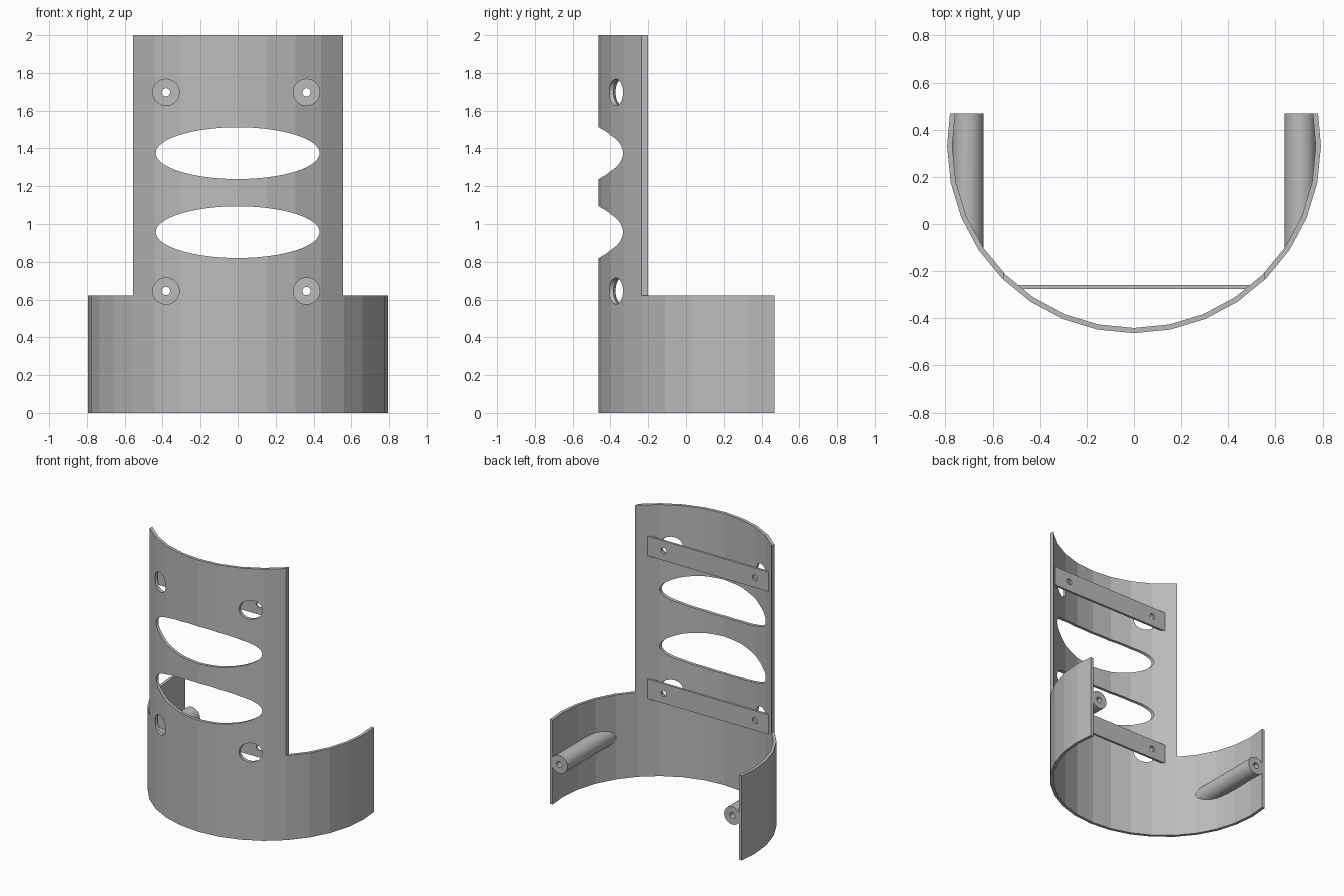
import bpy, bmesh
from math import sin, cos, asin, pi, radians
from mathutils import Matrix, Vector

cube = bpy.data.objects.get("Cube")
if cube:
    bpy.data.objects.remove(cube, do_unlink=True)

grey = bpy.data.materials.new("plain grey")
grey.use_nodes = True
grey.diffuse_color = (0.5, 0.5, 0.5, 1)
grey.node_tree.nodes["Principled BSDF"].inputs["Base Color"].default_value = (0.5, 0.5, 0.5, 1)

CY = 0.33          # centre of the curved wall
R, T = 0.793, 0.022  # outer radius and wall thickness
BACK = 0.468
SHELF = 0.622      # height of the lower ring
HEIGHT = 2.0


def finish(name, bm):
    bmesh.ops.recalc_face_normals(bm, faces=bm.faces)
    mesh = bpy.data.meshes.new(name)
    bm.to_mesh(mesh)
    bm.free()
    mesh.materials.append(grey)
    ob = bpy.data.objects.new(name, mesh)
    bpy.context.collection.objects.link(ob)
    return ob


def box(name, lo, hi):
    lo, hi = Vector(lo), Vector(hi)
    bm = bmesh.new()
    m = Matrix.Translation((lo + hi) / 2) @ Matrix.Diagonal((*(hi - lo), 1))
    bmesh.ops.create_cube(bm, size=1, matrix=m)
    return finish(name, bm)


def rod(name, x, z, y0, y1, rx, rz=None, sides=48):
    """Cylinder along y, elliptical if rz is given."""
    bm = bmesh.new()
    m = (Matrix.Translation((x, (y0 + y1) / 2, z))
         @ Matrix.Diagonal((rx, 1, rz or rx, 1)) @ Matrix.Rotation(pi / 2, 4, "X"))
    bmesh.ops.create_cone(bm, cap_ends=True, segments=sides, radius1=1, radius2=1,
                          depth=y1 - y0, matrix=m)
    return finish(name, bm)


def prism(name, outline, height):
    bm = bmesh.new()
    face = bm.faces.new([bm.verts.new((x, y, 0)) for x, y in outline])
    up = bmesh.ops.extrude_face_region(bm, geom=[face])["geom"]
    bmesh.ops.translate(bm, vec=(0, 0, height),
                        verts=[v for v in up if isinstance(v, bmesh.types.BMVert)])
    return finish(name, bm)


def combine(ob, tools, operation="DIFFERENCE"):
    """Apply booleans to ob and delete the tools."""
    for tool in tools:
        mod = ob.modifiers.new("cut", "BOOLEAN")
        mod.operation, mod.object, mod.solver = operation, tool, "EXACT"
    graph = bpy.context.evaluated_depsgraph_get()
    mesh = bpy.data.meshes.new_from_object(ob.evaluated_get(graph))
    ob.modifiers.clear()
    ob.data = mesh
    mesh.name = ob.name
    mesh.materials.clear()
    mesh.materials.append(grey)
    for tool in tools:
        bpy.data.objects.remove(tool, do_unlink=True)


def arc(radius):
    """Faceted arc, open at the back."""
    step = radians(11.25)
    pts = [(radius * sin(k * step), CY - radius * cos(k * step)) for k in range(-8, 9)]
    end = radius * cos(asin((BACK - CY) / radius))
    return [(-end, BACK)] + pts + [(end, BACK)]


# Curved wall: tall front panel above a wide lower ring
wall = prism("curved_wall", arc(R) + arc(R - T)[::-1], HEIGHT)
cuts = [box("side_cut", (s * 0.556, -1, SHELF), (s * 1.2, 1, HEIGHT + 0.2)) if s > 0 else
        box("side_cut", (-1.2, -1, SHELF), (-0.556, 1, HEIGHT + 0.2)) for s in (-1, 1)]
# Two wide oval windows
cuts += [rod("window_cut", -0.002, z, -0.8, 0, 0.434, 0.137, 64) for z in (0.957, 1.375)]
# Screw access holes
SCREW_X = (-0.382, 0.363)
SCREW_Z = {"lower": 0.645, "upper": 1.697}
cuts += [rod("access_cut", x, z, -0.8, 0, 0.07, sides=32)
         for x in SCREW_X for z in SCREW_Z.values()]
combine(wall, cuts)

# Flat mounting bars behind the panel
for level, z in SCREW_Z.items():
    bar = box(level + "_mounting_bar", (-0.506, -0.275, z - 0.072), (0.506, -0.258, z + 0.072))
    combine(bar, [rod("screw_cut", x, z, -0.4, -0.1, 0.022, sides=24) for x in SCREW_X])

# Screw posts inside the lower ring, trimmed to the wall
for side, s in (("left", 1), ("right", -1)):
    post = rod(side + "_screw_post", s * 0.705, 0.31, -0.3, BACK, 0.066)
    combine(post, [prism("trim", arc(R - T / 2), SHELF)], "INTERSECT")
    combine(post, [rod("post_cut", s * 0.705, 0.31, 0.1, 0.6, 0.022, sides=24)])
    bpy.ops.object.select_all(action="DESELECT")
    post.select_set(True)
    bpy.context.view_layer.objects.active = post
    bpy.ops.object.shade_smooth_by_angle(angle=radians(30))
